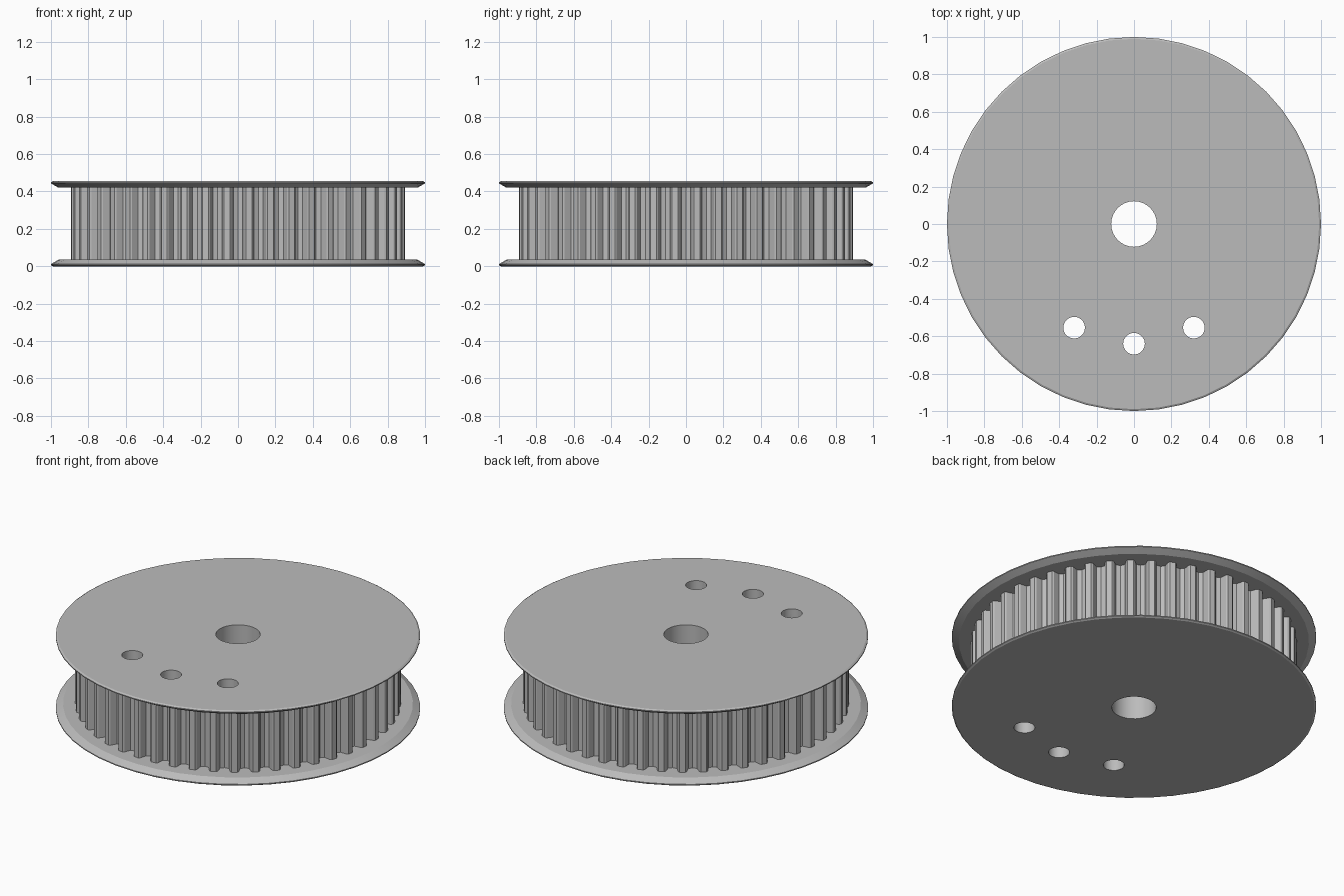
import bpy, bmesh
from math import sin, cos, radians, pi

old = bpy.data.objects.get("Cube")
if old:
    bpy.data.objects.remove(old, do_unlink=True)

HEIGHT, FLANGE, TEETH, SIDES = 0.455, 0.035, 48, 48

metal = bpy.data.materials.new("plain grey")
metal.use_nodes = True
grey = (0.5, 0.5, 0.5, 1)
metal.diffuse_color = grey
metal.node_tree.nodes["Principled BSDF"].inputs["Base Color"].default_value = grey


def ring(radius, sides):
    return [(radius * cos(2 * pi * i / sides), radius * sin(2 * pi * i / sides))
            for i in range(sides)]


def loft(name, sections):
    """Closed solid through a list of (outline, z) sections, bottom to top."""
    bm = bmesh.new()
    loops = [[bm.verts.new((x, y, z)) for x, y in outline] for outline, z in sections]
    bm.faces.new(loops[0][::-1])
    bm.faces.new(loops[-1])
    for low, high in zip(loops, loops[1:]):
        for i in range(len(low)):
            j = (i + 1) % len(low)
            bm.faces.new((low[i], low[j], high[j], high[i]))
    mesh = bpy.data.meshes.new(name)
    bm.to_mesh(mesh)
    bm.free()
    mesh.materials.append(metal)
    obj = bpy.data.objects.new(name, mesh)
    bpy.context.collection.objects.link(obj)
    return obj


def flange(name, outer_z, direction):
    """Disc with a thin rim and a chamfer facing the teeth."""
    steps = [(0.99, 0), (1.0, 0.006), (1.0, 0.012), (0.96, FLANGE)]
    sections = [(ring(r, SIDES), outer_z + direction * d) for r, d in steps]
    return loft(name, sections[::direction])


# Toothed drum: narrow lands between shallow rounded grooves
tooth = [(-2.1, 0.845), (-1.5, 0.885), (-1.0, 0.893),
         (1.0, 0.893), (1.5, 0.885), (2.1, 0.845), (3.75, 0.835)]
drum_outline = []
for i in range(TEETH):
    for offset, radius in tooth:
        a = radians(360 / TEETH * (i + 0.5) + offset)
        drum_outline.append((radius * cos(a), radius * sin(a)))

parts = [
    flange("lower_flange", 0, 1),
    loft("toothed_drum", [(drum_outline, FLANGE), (drum_outline, HEIGHT - FLANGE)]),
    flange("upper_flange", HEIGHT, -1),
]

# Cutters: central bore and three offset holes
cutters = []
holes = [(0, 0, 0.122, 32)]
for angle in (-120, -90, -60):
    a = radians(angle)
    holes.append((0.64 * cos(a), 0.64 * sin(a), 0.058, 20))
for x, y, radius, sides in holes:
    outline = [(x + px, y + py) for px, py in ring(radius, sides)]
    cutter = loft("hole_cutter", [(outline, -0.1), (outline, HEIGHT + 0.1)])
    cutter.hide_render = True
    cutters.append(cutter)

for part in parts:
    bpy.ops.object.select_all(action="DESELECT")
    part.select_set(True)
    bpy.context.view_layer.objects.active = part
    for cutter in cutters:
        mod = part.modifiers.new("hole", "BOOLEAN")
        mod.operation, mod.solver, mod.object = "DIFFERENCE", "EXACT", cutter
        bpy.ops.object.modifier_apply(modifier=mod.name)
    bpy.ops.object.shade_smooth_by_angle(angle=radians(25))

for cutter in cutters:
    bpy.data.objects.remove(cutter, do_unlink=True)
